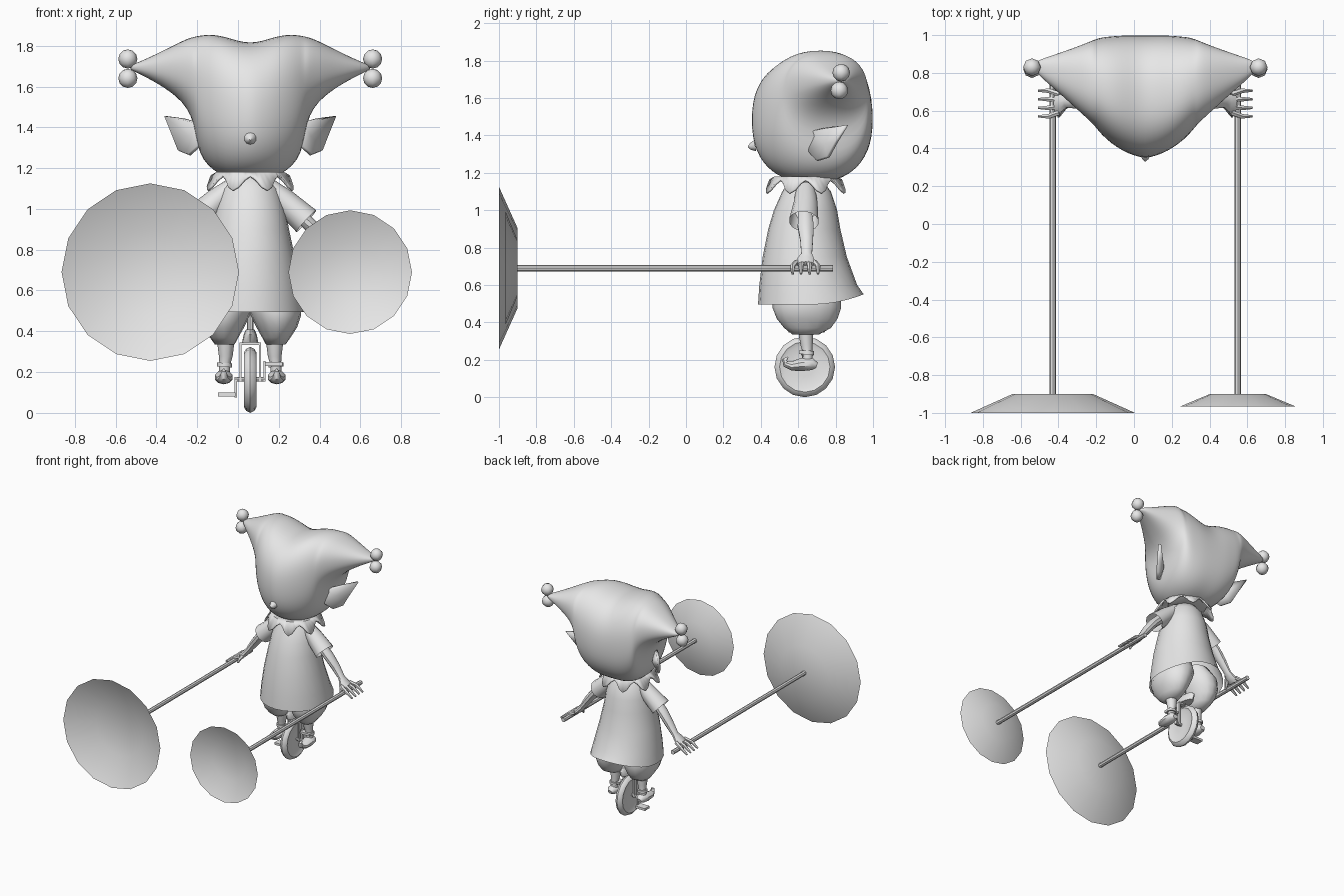
import bpy, bmesh
from math import sin, cos, pi, radians
from mathutils import Vector

cube = bpy.data.objects.get("Cube")
if cube:
    bpy.data.objects.remove(cube, do_unlink=True)

grey = bpy.data.materials.new("plain_grey")
grey.use_nodes = True
grey.diffuse_color = (0.8, 0.8, 0.8, 1)
grey.node_tree.nodes["Principled BSDF"].inputs["Base Color"].default_value = (0.8, 0.8, 0.8, 1)

CX, CY = 0.06, 0.64          # centre line of the rider
SIDES = (("left", 1), ("right", -1))


def finish(name, bm, solid=0, subdiv=0, angle=40):
    bmesh.ops.recalc_face_normals(bm, faces=bm.faces)
    mesh = bpy.data.meshes.new(name)
    bm.to_mesh(mesh)
    bm.free()
    mesh.materials.append(grey)
    obj = bpy.data.objects.new(name, mesh)
    bpy.context.collection.objects.link(obj)
    bpy.ops.object.select_all(action='DESELECT')
    obj.select_set(True)
    bpy.context.view_layer.objects.active = obj
    bpy.ops.object.shade_smooth_by_angle(angle=radians(angle))
    if solid:
        mod = obj.modifiers.new("thickness", 'SOLIDIFY')
        mod.thickness = solid
        mod.offset = 0
    if subdiv:
        obj.modifiers.new("smooth", 'SUBSURF').levels = subdiv
        obj.modifiers["smooth"].render_levels = subdiv
    return obj


def loft(name, rings, caps=(True, True), **kw):
    """Skin a list of closed rings."""
    bm = bmesh.new()
    rows = [[bm.verts.new(p) for p in ring] for ring in rings]
    n = len(rows[0])
    for a, b in zip(rows, rows[1:]):
        for i in range(n):
            j = (i + 1) % n
            bm.faces.new((a[i], a[j], b[j], b[i]))
    if caps[0]:
        bm.faces.new(rows[0])
    if caps[1]:
        bm.faces.new(rows[-1])
    return finish(name, bm, **kw)


def tube(name, path, radii, n=10, ref=(0, 1, 0), **kw):
    """Tapered tube; each radius is a number or (across, along ref)."""
    pts = [Vector(p) for p in path]
    rings = []
    for i, (p, r) in enumerate(zip(pts, radii)):
        t = (pts[min(i + 1, len(pts) - 1)] - pts[max(i - 1, 0)]).normalized()
        u = t.cross(Vector(ref)).normalized()
        v = u.cross(t)
        a, b = r if isinstance(r, tuple) else (r, r)
        rings.append([p + u * a * cos(2 * pi * k / n) + v * b * sin(2 * pi * k / n)
                      for k in range(n)])
    return loft(name, rings, **kw)


def flat_ring(x, y0, y1, z, rx, n=24, lift=0):
    """Horizontal oval from y0 to y1, its back raised by lift."""
    pts = []
    for k in range(n):
        a = 2 * pi * k / n
        pts.append((x + rx * cos(a), (y0 + y1) / 2 + (y1 - y0) / 2 * sin(a),
                    z + lift * max(0, sin(a)) ** 2))
    return pts


def box(name, centre, size):
    bm = bmesh.new()
    bmesh.ops.create_cube(bm, size=1)
    for v in bm.verts:
        v.co = Vector(centre) + v.co * Vector(size)
    return finish(name, bm)


def ball(name, centre, r, u=8, v=6):
    bm = bmesh.new()
    bmesh.ops.create_uvsphere(bm, u_segments=u, v_segments=v, radius=r)
    bmesh.ops.translate(bm, verts=bm.verts, vec=centre)
    return finish(name, bm, angle=60)


# Head with two-horned cap: offset from centre, y range, z range
half = [(0, .345, 1.0, 1.145, 1.815), (.06, .36, 1.0, 1.145, 1.825),
        (.12, .385, 1.0, 1.155, 1.845), (.18, .425, .995, 1.185, 1.857),
        (.23, .47, .99, 1.235, 1.854), (.262, .51, .98, 1.31, 1.848),
        (.275, .525, .975, 1.42, 1.845), (.31, .56, .96, 1.495, 1.835),
        (.36, .605, .94, 1.55, 1.81), (.43, .67, .915, 1.60, 1.775),
        (.50, .73, .89, 1.64, 1.74), (.56, .785, .87, 1.67, 1.715),
        (.59, .82, .85, 1.685, 1.70)]
stations = [(-s[0],) + s[1:] for s in half[:0:-1]] + half


def oval(d, y0, y1, z0, z1, n=28):
    def bulge(c):
        return abs(c) ** 0.85 * (1 if c > 0 else -1)
    return [(CX + d, (y0 + y1) / 2 + (y1 - y0) / 2 * bulge(cos(2 * pi * k / n)),
             (z0 + z1) / 2 + (z1 - z0) / 2 * bulge(sin(2 * pi * k / n))) for k in range(n)]


loft("head_and_cap", [oval(*s) for s in stations], subdiv=1, angle=80)
tube("nose", [(CX, .37, 1.345), (CX, .345, 1.34), (CX, .332, 1.34)], [.03, .018, .004],
     ref=(1, 0, 0))

# Dress, neck and scalloped collar
dress = [(1.17, .07, .56, .72), (1.1, .14, .515, .775), (1.0, .172, .47, .808),
         (.9, .19, .44, .825), (.75, .222, .41, .86), (.6, .25, .392, .915)]
rings = [flat_ring(CX, y0, y1, z, rx) for z, rx, y0, y1 in dress]
rings.append(flat_ring(CX, .385, .95, .495, .265, lift=.055))
loft("dress", rings, caps=(True, False), angle=60)
tube("neck", [(CX, CY, 1.05), (CX, CY, 1.22)], [.07, .07], n=12)

collar = [[], [], []]
for k in range(48):
    a = 2 * pi * k / 48
    drop = (1 - cos(8 * a)) / 2
    drop = (1 - cos(8 * (a + pi / 8 - pi / 8))) / 2
    for row, r, z in zip(collar, (.09, .165, .19 + .035 * drop),
                         (1.175, 1.175, 1.16 - .07 * drop)):
        row.append((CX + r * cos(a), CY + r * sin(a), z))
loft("collar", collar, caps=(False, False), solid=.012)

for side, s in SIDES:
    def P(d, y, z):
        return (CX + s * d, y, z)

    # Cap bobbles
    ball(side + "_upper_bobble", P(.60, .83, 1.735), .047)
    ball(side + "_lower_bobble", P(.60, .82, 1.64), .047)

    # Pointed ear
    bm = bmesh.new()
    edge = [bm.verts.new(P(*p)) for p in (
        (.25, .66, 1.31), (.30, .70, 1.265), (.35, .76, 1.285), (.38, .80, 1.36),
        (.415, .86, 1.455), (.33, .75, 1.44), (.25, .66, 1.42))]
    hub = bm.verts.new(P(.29, .745, 1.355))
    for i, v in enumerate(edge):
        bm.faces.new((v, edge[(i + 1) % len(edge)], hub))
    finish(side + "_ear", bm, solid=.02, angle=60)

    # Sleeve, arm and hand
    tube(side + "_sleeve", [P(.08, .64, 1.12), P(.17, .64, 1.035), P(.275, .63, .94)],
         [(.04, .05), (.062, .065), (.072, .08)], n=14, caps=(True, False))
    tube(side + "_arm", [P(.2, .635, 1.01), P(.3, .64, .915), P(.36, .645, .84),
                         P(.415, .645, .765), P(.44, .64, .735), P(.475, .64, .71)],
         [.035, (.034, .045), (.032, .036), (.022, .03), (.024, .048), (.018, .05)])
    for i, y in enumerate((.59, .622, .655, .687)):
        spread = (y - CY) * .4
        tube(f"{side}_finger_{i + 1}",
             [P(.455, y, .722), P(.51, y + spread, .70), P(.565, y + spread, .66)],
             [.015, .014, .007], n=6)
    tube(side + "_thumb", [P(.435, .62, .735), P(.455, .585, .705), P(.46, .568, .675)],
         [.02, .014, .006], n=6, ref=(1, 0, 0))

    # Bloomers, leg and curled shoe
    puff = [(.64, .08, .10, .53, .78), (.55, .11, .135, .47, .83), (.48, .125, .125, .462, .83),
            (.42, .13, .10, .485, .81), (.37, .128, .07, .525, .775), (.335, .125, .048, .57, .71)]
    loft(side + "_bloomer_leg",
         [flat_ring(CX + s * d, y0, y1, z, rx, n=16) for z, d, rx, y0, y1 in puff], angle=60)
    tube(side + "_shin", [P(.12, .64, .37), P(.12, .645, .28), P(.125, .65, .235), P(.128, .65, .17)],
         [.045, .034, .026, .03])
    tube(side + "_ankle_band", [P(.126, .65, .245), P(.127, .65, .225)], [.037, .037])
    tube(side + "_curled_shoe", [P(.13, .70, .17), P(.13, .675, .178), P(.13, .62, .175),
                                 P(.13, .565, .167), P(.13, .533, .178), P(.13, .527, .2),
                                 P(.13, .545, .215)],
         [(.015, .02), (.033, .038), (.035, .046), (.025, .036), (.018, .02), (.013, .013),
          .004], ref=(1, 0, 0))

    # Unicycle fork leg, crank and pedal
    box(side + "_fork_leg", P(.047, .635, .25), (.01, .03, .19))
    box(side + "_crank", P(.07, .635, .165 + s * .04), (.012, .022, .1))
    box(side + "_pedal", P(.115, .635, .165 + s * .075), (.085, .06, .018))

# Unicycle wheel, frame and seat
N = 16
tyre = []
for r, x in ((.05, -.022), (.115, -.022), (.135, -.03), (.152, -.02), (.162, 0),
             (.152, .02), (.135, .03), (.115, .022), (.05, .022)):
    tyre.append([(CX + x, .635 + r * cos(2 * pi * k / N), .162 + r * sin(2 * pi * k / N))
                 for k in range(N)])
loft("wheel", tyre)
tube("axle", [(CX - .075, .635, .165), (CX + .075, .635, .165)], [.012, .012], n=8)
box("fork_bridge", (CX, .635, .34), (.104, .03, .012))
tube("seat_post", [(CX, .64, .34), (CX, .64, .5)], [.016, .016], n=8)
loft("seat", [flat_ring(CX, .55, .74, .345, .04, n=12), flat_ring(CX, .53, .76, .385, .032, n=12),
              flat_ring(CX, .56, .73, .41, .02, n=12)])

# Long rods ending in shallow dishes
for label, x, rim, back, front_y in (("large", -.43, .435, .213, -1.0),
                                     ("small", .55, .303, .148, -.965)):
    dish = [[(x + r * sin(2 * pi * k / 16), y, .69 + r * cos(2 * pi * k / 16)) for k in range(16)]
            for r, y in ((rim, front_y), (back, -.9))]
    loft(label + "_dish", dish, caps=(False, True))
    tube(label + "_dish_rod", [(x, -.9, .69), (x, .785, .69)], [.017, .017], n=8, ref=(1, 0, 0))
